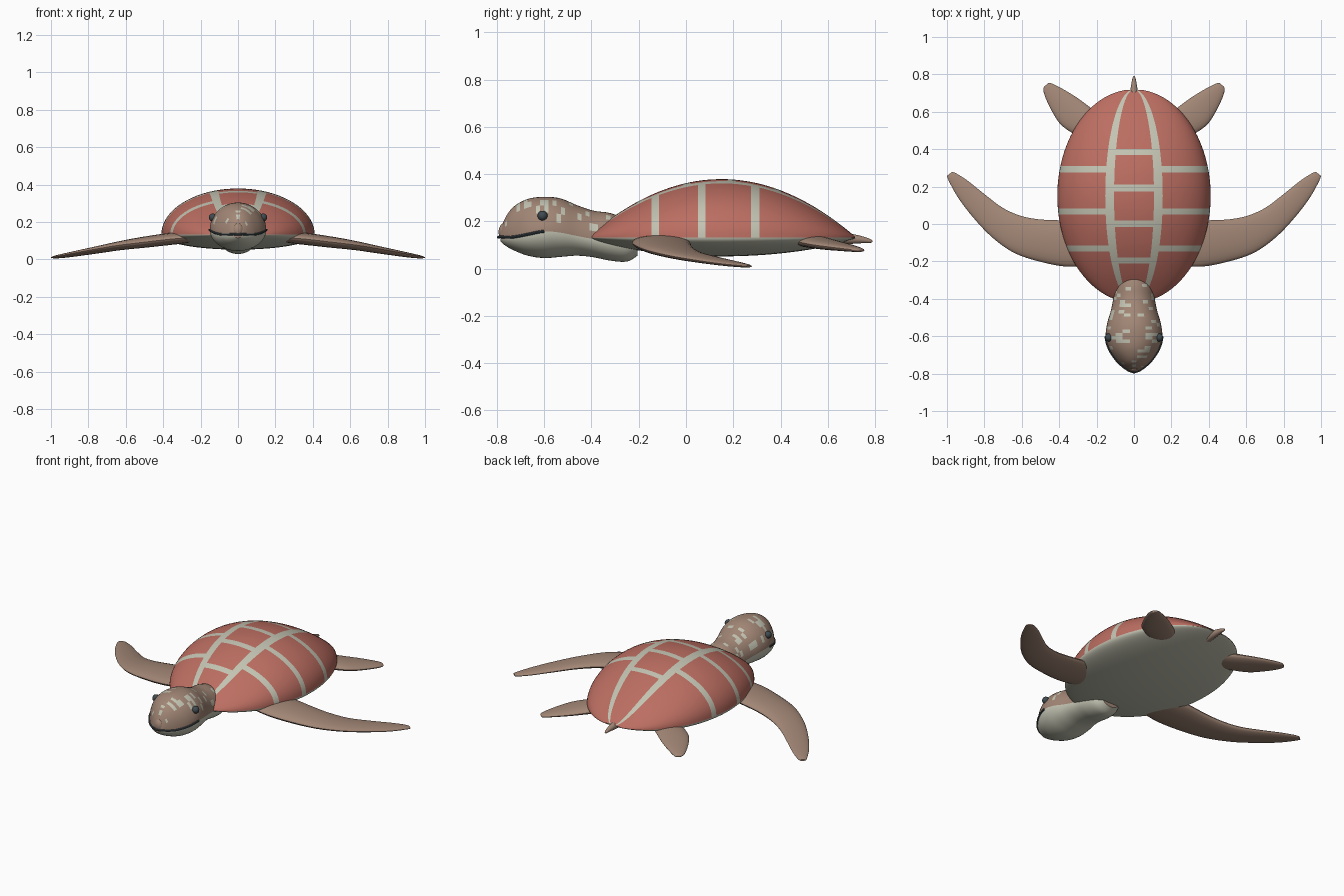
import bpy, bmesh, math, random
from mathutils import Vector

if "Cube" in bpy.data.objects:
    bpy.data.objects.remove(bpy.data.objects["Cube"])

random.seed(4)


def material(name, rgb):
    m = bpy.data.materials.new(name)
    m.diffuse_color = (*rgb, 1)
    m.use_nodes = True
    m.node_tree.nodes["Principled BSDF"].inputs["Base Color"].default_value = m.diffuse_color
    return m


RED = material("shell_red", (0.50, 0.155, 0.12))
CREAM = material("cream", (0.55, 0.55, 0.45))
BROWN = material("skin_brown", (0.36, 0.24, 0.18))
DARK = material("dark", (0.05, 0.07, 0.08))


def smooth(rows, n):
    """Catmull-Rom resampling of rows of numbers."""
    out = []
    for i in range(len(rows) - 1):
        a, b, c, d = (rows[min(max(k, 0), len(rows) - 1)] for k in range(i - 1, i + 3))
        for s in range(n):
            t = s / n
            out.append([0.5 * (2 * q + (r - p) * t + (2 * p - 5 * q + 4 * r - u) * t * t
                               + (3 * q - p - 3 * r + u) * t ** 3)
                        for p, q, r, u in zip(a, b, c, d)])
    return out + [list(rows[-1])]


def finish(ob, angle=40):
    bpy.ops.object.select_all(action='DESELECT')
    ob.select_set(True)
    bpy.context.view_layer.objects.active = ob
    bpy.ops.object.shade_smooth_by_angle(angle=math.radians(angle))


def loft(name, rings, mats, closed=True, caps=True, pick=None):
    """Skin a list of point rings; pick(i, j) gives the material of a face."""
    bm = bmesh.new()
    grid = [[bm.verts.new(p) for p in ring] for ring in rings]
    n = len(grid[0])
    for i in range(len(grid) - 1):
        for j in range(n if closed else n - 1):
            k = (j + 1) % n
            f = bm.faces.new((grid[i][j], grid[i][k], grid[i + 1][k], grid[i + 1][j]))
            f.material_index = pick(i, j) if pick else 0
    if caps:
        bm.faces.new(grid[0])
        bm.faces.new(grid[-1])
    bmesh.ops.remove_doubles(bm, verts=bm.verts, dist=1e-5)
    bmesh.ops.recalc_face_normals(bm, faces=bm.faces)
    me = bpy.data.meshes.new(name)
    bm.to_mesh(me)
    bm.free()
    for m in mats:
        me.materials.append(m)
    ob = bpy.data.objects.new(name, me)
    bpy.context.collection.objects.link(ob)
    finish(ob)
    return ob


def ball(name, loc, scale, mat):
    bpy.ops.mesh.primitive_uv_sphere_add(segments=24, ring_count=14, location=loc)
    ob = bpy.context.object
    ob.name = name
    ob.scale = scale
    ob.data.materials.append(mat)
    finish(ob)


# Carapace: dome whose grid lines follow the edges of the pale bands
MID, LEN, WIDE, RIM = 0.15, 0.57, 0.41, 0.132
mid_bands = [(-0.21, -0.18), (-0.015, 0.02), (0.175, 0.21), (0.37, 0.40)]
side_bands = [(-0.147, -0.115), (0.05, 0.083), (0.275, 0.31)]
ys = [y for b in mid_bands + side_bands for y in b]
for i in range(49):
    y = MID - LEN * math.cos(math.pi * i / 48)
    if all(abs(y - q) > 0.006 for q in ys):
        ys.append(y)
ys.sort()
in_line, out_line = math.acos(0.26), math.acos(0.375)
stops = [0, out_line, in_line, math.pi - in_line, math.pi - out_line, math.pi]
us = [a + (b - a) * k / n for a, b, n in zip(stops, stops[1:], (14, 2, 8, 2, 14))
      for k in range(n)] + [math.pi]


def dome(height, power):
    rings = []
    for y in ys:
        f = max(0, 1 - ((y - MID) / LEN) ** 2)
        rings.append([(WIDE * f ** 0.5 * math.cos(u), y, RIM + height * f ** power * math.sin(u))
                      for u in us])
    return rings


def shell_colour(i, j):
    y = (ys[i] + ys[i + 1]) / 2
    c = abs(math.cos((us[j] + us[j + 1]) / 2))
    if 0.26 < c < 0.375:
        return 1
    return int(any(a < y < b for a, b in (mid_bands if c < 0.3 else side_bands)))


loft("carapace", dome(0.247, 1.0), [RED, CREAM], False, False, shell_colour)
loft("belly_plate", dome(-0.08, 0.8), [CREAM], False, False)

# Head and neck: rows of y, top, seam, bottom, half width
head_rows = smooth([
    (-0.785, 0.165, 0.135, 0.115, 0.025), (-0.765, 0.215, 0.133, 0.098, 0.055),
    (-0.73, 0.262, 0.134, 0.078, 0.092), (-0.67, 0.295, 0.145, 0.055, 0.132),
    (-0.60, 0.304, 0.158, 0.045, 0.151), (-0.53, 0.297, 0.152, 0.050, 0.143),
    (-0.46, 0.268, 0.138, 0.055, 0.123), (-0.39, 0.245, 0.125, 0.048, 0.110),
    (-0.32, 0.235, 0.115, 0.034, 0.105), (-0.25, 0.205, 0.105, 0.030, 0.090),
    (-0.205, 0.15, 0.10, 0.055, 0.06)], 4)
SIDES = 44
rings = []
for y, top, seam, bot, w in head_rows:
    ring = []
    for j in range(SIDES):
        a = 2 * math.pi * j / SIDES
        s = math.sin(a)
        ring.append((w * math.cos(a), y, seam + s * ((top - seam) if s > 0 else (seam - bot))))
    rings.append(ring)
spots = {(i, j) for i in range(4, 34) for j in range(1, 10) if random.random() < 0.15}


def head_colour(i, j):
    return int(j >= SIDES // 2 or (i, j // 2) in spots)


loft("head_and_neck", rings, [BROWN, CREAM], pick=head_colour)
ball("beak", (0, -0.765, 0.155), (0.031, 0.028, 0.04), BROWN)

# Mouth line along the seam of the head
side = [(w + 0.001, y, seam) for y, _, seam, _, w in head_rows if y < -0.585]
path = side[::-1] + [(0, -0.794, 0.133)] + [(-x, y, z) for x, y, z in side]
tube = []
for k, p in enumerate(path):
    d = (Vector(path[min(k + 1, len(path) - 1)]) - Vector(path[max(k - 1, 0)])).normalized()
    across = d.cross(Vector((0, 0, 1))).normalized()
    up = across.cross(d)
    tube.append([Vector(p) + 0.006 * (across * math.cos(a) + up * math.sin(a))
                 for a in (2 * math.pi * q / 8 for q in range(8))])
loft("mouth_line", tube, [DARK])

# Flippers: rows of leading x, y, trailing x, y, height, half thickness
front = [(0.24, -0.22, 0.26, 0.00, 0.118, 0.028), (0.36, -0.228, 0.38, 0.018, 0.108, 0.032),
         (0.50, -0.202, 0.50, 0.024, 0.092, 0.030), (0.64, -0.155, 0.60, 0.042, 0.075, 0.025),
         (0.76, -0.07, 0.70, 0.085, 0.055, 0.020), (0.86, 0.035, 0.80, 0.16, 0.037, 0.016),
         (0.94, 0.14, 0.89, 0.232, 0.022, 0.012), (0.99, 0.23, 0.95, 0.27, 0.013, 0.008),
         (1.0, 0.257, 0.972, 0.279, 0.010, 0.004)]
rear = [(0.22, 0.43, 0.14, 0.55, 0.12, 0.024), (0.31, 0.475, 0.22, 0.612, 0.113, 0.026),
        (0.39, 0.53, 0.29, 0.665, 0.102, 0.022), (0.44, 0.605, 0.36, 0.71, 0.092, 0.017),
        (0.475, 0.68, 0.42, 0.742, 0.083, 0.012), (0.485, 0.72, 0.448, 0.754, 0.079, 0.008),
        (0.480, 0.735, 0.458, 0.753, 0.078, 0.004)]
for label, rows in (("front", front), ("rear", rear)):
    for side_name, s in (("left", 1), ("right", -1)):
        rings = []
        for lx, ly, tx, ty, z, th in smooth(rows, 4):
            rings.append([(s * ((lx + tx) / 2 + (lx - tx) / 2 * math.cos(a)),
                           (ly + ty) / 2 + (ly - ty) / 2 * math.cos(a), z + th * math.sin(a))
                          for a in (2 * math.pi * k / 24 for k in range(24))])
        loft(f"{label}_flipper_{side_name}", rings, [BROWN])

# Eyes
for side_name, s in (("left", 1), ("right", -1)):
    ball(f"eye_{side_name}", (s * 0.135, -0.607, 0.224), (0.021, 0.021, 0.021), DARK)

# Tail
tail = smooth([(0.64, 0.125, 0.024), (0.70, 0.126, 0.021), (0.75, 0.122, 0.014),
               (0.78, 0.117, 0.008), (0.79, 0.115, 0.002)], 3)
loft("tail", [[(r * math.cos(a), y, z + r * math.sin(a))
               for a in (2 * math.pi * k / 16 for k in range(16))] for y, z, r in tail], [BROWN])
